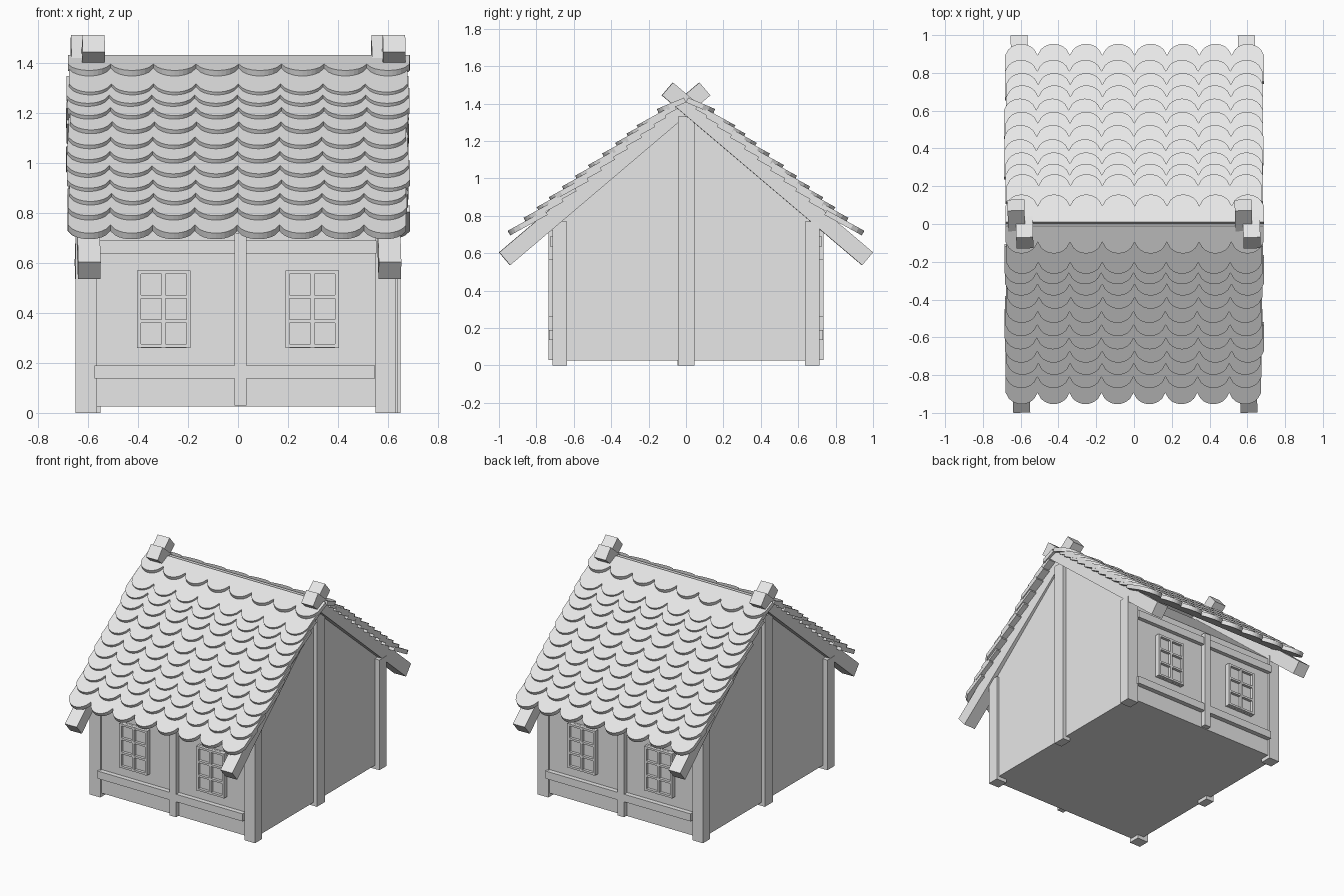
import bpy, bmesh, math, random
from mathutils import Matrix, Vector

random.seed(4)
cube = bpy.data.objects.get("Cube")
if cube:
    bpy.data.objects.remove(cube)

grey = bpy.data.materials.new("plain grey")
grey.use_nodes = True
grey.diffuse_color = (0.8, 0.8, 0.8, 1)
grey.node_tree.nodes["Principled BSDF"].inputs["Base Color"].default_value = (0.8, 0.8, 0.8, 1)

HALF_TURN = Matrix.Rotation(math.pi, 4, "Z")
SIDES = (("front", Matrix.Identity(4)), ("back", HALF_TURN))


def finish(name, bm, matrix):
    bm.transform(matrix)
    bmesh.ops.recalc_face_normals(bm, faces=bm.faces[:])
    mesh = bpy.data.meshes.new(name)
    bm.to_mesh(mesh)
    bm.free()
    mesh.materials.append(grey)
    obj = bpy.data.objects.new(name, mesh)
    bpy.context.scene.collection.objects.link(obj)


def add_box(bm, low, high):
    low, high = Vector(low), Vector(high)
    place = Matrix.Translation((low + high) / 2) @ Matrix.Diagonal((high - low).to_4d())
    bmesh.ops.create_cube(bm, size=1, matrix=place)


def box(name, low, high, matrix):
    bm = bmesh.new()
    add_box(bm, low, high)
    finish(name, bm, matrix)


def prism(name, outline, offset, matrix):
    bm = bmesh.new()
    face = bm.faces.new([bm.verts.new(p) for p in outline])
    moved = bmesh.ops.extrude_face_region(bm, geom=[face])["geom"]
    bmesh.ops.translate(bm, vec=offset,
                        verts=[v for v in moved if isinstance(v, bmesh.types.BMVert)])
    finish(name, bm, matrix)


def beam(name, start, end, size, matrix):
    start, end = Vector(start), Vector(end)
    along = (end - start).normalized()
    across = Vector((0, 0, 1)).cross(along).normalized()
    up = along.cross(across)
    axes = Matrix((along, across, up)).transposed().to_4x4()
    bm = bmesh.new()
    bmesh.ops.create_cube(bm, size=1, matrix=Matrix.Translation((start + end) / 2) @ axes
                          @ Matrix.Diagonal(((end - start).length, size, size, 1)))
    finish(name, bm, matrix)


def window(name, x, matrix):
    # Raised frame and glazing bars over a thin pane
    bm = bmesh.new()
    left, right, bottom, top = x - 0.107, x + 0.107, 0.26, 0.57
    back, face = -0.69, -0.735
    for cx in (left + 0.008, x, right - 0.008):
        add_box(bm, (cx - 0.008, back, bottom), (cx + 0.008, face, top))
    for i in range(4):
        cz = bottom + 0.008 + i * (top - bottom - 0.016) / 3
        add_box(bm, (left, back, cz - 0.007), (right, face + 0.001, cz + 0.007))
    add_box(bm, (left, -0.708, bottom), (right, -0.715, top))
    finish(name, bm, matrix)


def tile_row(name, y, z, length, tilt, matrix):
    # One scalloped strip of eight tiles, leaning back up the slope
    count, steps, depth, thick = 8, 10, 0.06, 0.028
    half = 0.68 + random.uniform(-0.007, 0.007)
    shift = random.uniform(-0.004, 0.004)
    width = 2 * half / count
    slope = Vector((0, 1, tilt))
    outline = []
    for i in range(count * steps + 1):
        t = (i % steps) / steps * 2 - 1
        arc = depth * (1 - math.sqrt(1 - 0.93 * t * t)) / (1 - math.sqrt(0.07))
        outline.append(Vector((shift - half + i * width / steps, -y, z)) + slope * arc)
    for x in (half, -half):
        outline.append(Vector((x + shift, -y, z)) + slope * length)
    prism(name, outline, Vector((0, -tilt, 1)).normalized() * thick, matrix)


# Walls: one gabled block
profile = ((-0.70, 0.025), (0.70, 0.025), (0.70, 0.75), (0, 1.345), (-0.70, 0.75))
prism("gabled_walls", [(-0.615, y, z) for y, z in profile], (1.23, 0, 0), Matrix.Identity(4))

TIPS = (0.94, 0.855, 0.785, 0.72, 0.65, 0.58, 0.51, 0.435, 0.365, 0.305, 0.25)
for side, turn in SIDES:
    # Posts
    box(side + "_corner_post_right", (-0.65, -0.715, 0), (-0.565, -0.635, 0.77), turn)
    box(side + "_corner_post_left", (0.55, -0.715, 0), (0.632, -0.635, 0.77), turn)
    box(side + "_middle_post", (-0.015, -0.735, 0.03), (0.035, -0.69, 0.72), turn)
    box(side + "_gable_post", (0.58, -0.042, 0), (0.64, 0.045, 1.33), turn)

    # Horizontal trim
    box(side + "_top_rail", (-0.57, -0.728, 0.637), (0.555, -0.69, 0.69), turn)
    box(side + "_low_rail_right", (-0.575, -0.733, 0.137), (-0.015, -0.69, 0.19), turn)
    box(side + "_low_rail_left", (0.035, -0.733, 0.137), (0.548, -0.69, 0.19), turn)

    # Windows
    window(side + "_window_right", -0.298, turn)
    window(side + "_window_left", 0.298, turn)

    # Rafters that cross above the ridge
    for label, foot, head in (("right", -0.595, -0.625), ("left", 0.608, 0.578)):
        beam(side + "_rafter_" + label, (foot, -0.97, 0.57), (head, 0.10, 1.478), 0.09, turn)

    # Roof tiles
    for i, y in enumerate(TIPS):
        tile_row(f"{side}_tile_row_{i + 1}", y, 0.695 + 0.818 * (0.94 - y), 0.2, 0.55, turn)
    tile_row(side + "_ridge_tile_row", 0.145, 1.345, 0.145, 0.42, turn)
